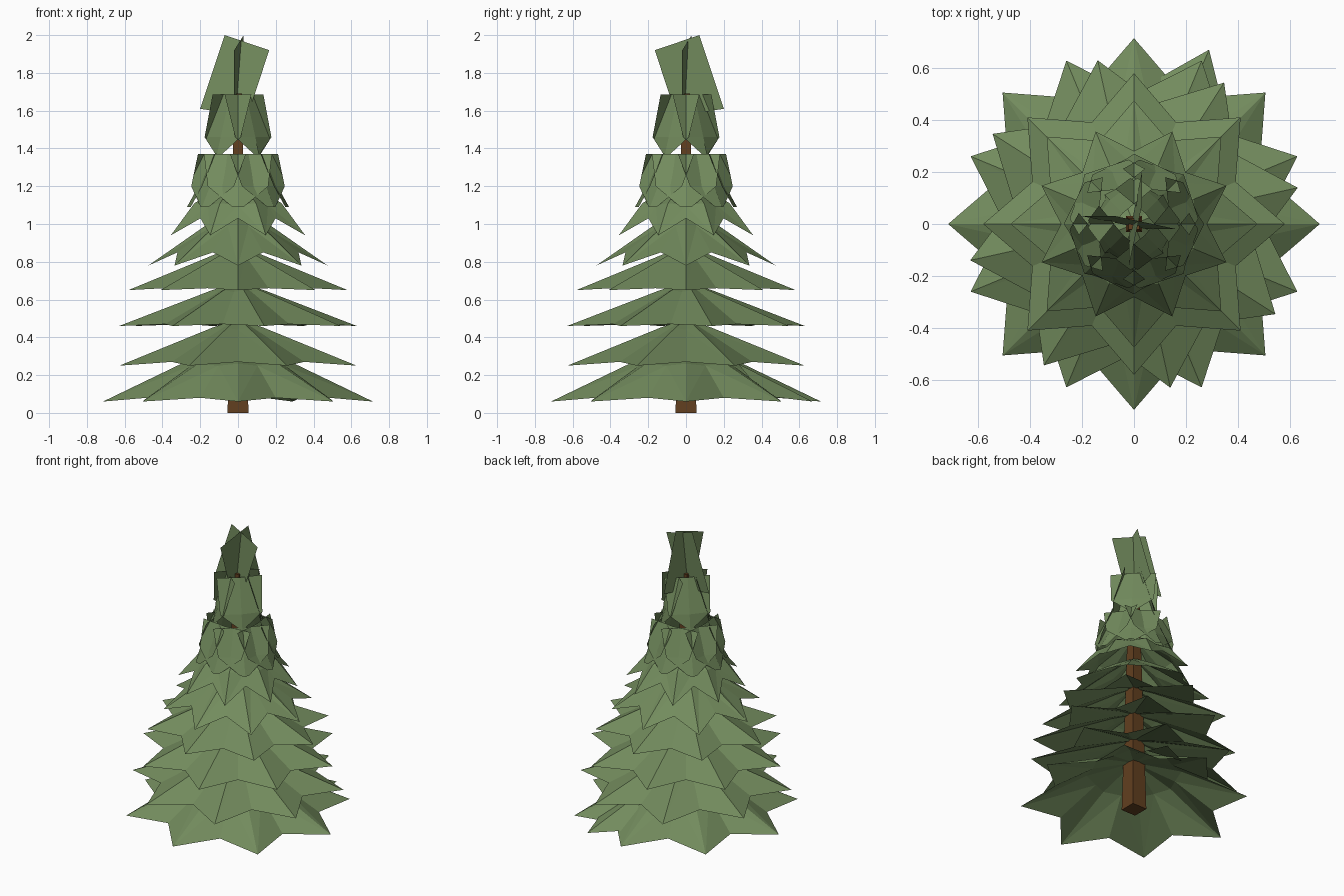
import bpy
from math import sin, cos, radians, pi
from mathutils import Vector

if "Cube" in bpy.data.objects:
    bpy.data.objects.remove(bpy.data.objects["Cube"], do_unlink=True)


def material(name, color):
    mat = bpy.data.materials.new(name)
    mat.use_nodes = True
    mat.diffuse_color = color
    bsdf = mat.node_tree.nodes["Principled BSDF"]
    bsdf.inputs["Base Color"].default_value = color
    bsdf.inputs["Roughness"].default_value = 1.0
    return mat


green = material("needle_green", (0.17, 0.26, 0.11, 1))
brown = material("bark_brown", (0.12, 0.05, 0.014, 1))


def build(name, verts, faces, mat):
    mesh = bpy.data.meshes.new(name)
    mesh.from_pydata(verts, [], faces)
    mesh.materials.append(mat)
    obj = bpy.data.objects.new(name, mesh)
    bpy.context.collection.objects.link(obj)
    return obj


def polar(r, angle, z, side=0.0):
    """Point at radius r along angle, shifted sideways."""
    return Vector((r * cos(angle) - side * sin(angle),
                   r * sin(angle) + side * cos(angle), z))


def star_skirt(name, tip_r, tip_z, shoulder_r, shoulder_z, apex_z, turn, lift, points=8):
    """Pleated star cone: apex, shoulder ring, then alternating tips and valleys."""
    n = points * 2
    verts = [Vector((0, 0, apex_z))]
    for i in range(n):
        a = radians(turn) + 2 * pi * i / n
        valley = i % 2
        verts.append(polar(shoulder_r * (0.9 if valley else 1), a, shoulder_z - 0.01 * valley))
        verts.append(polar(tip_r * (0.73 if valley else 1), a, tip_z + lift * valley))
    faces = []
    for i in range(n):
        s, t = 1 + 2 * i, 1 + 2 * ((i + 1) % n)
        faces.append((0, s, t))
        if i % 2:
            faces += [(s, s + 1, t + 1), (s, t + 1, t)]
        else:
            faces += [(s, s + 1, t), (s + 1, t + 1, t)]
    return build(name, verts, faces, green)


def leaf_ring(name, count, turn, profile, fold):
    """Wide, steep, crossing leaves; profile rows are (radius, height, half width)."""
    verts, faces = [], []
    for k in range(count):
        a = radians(turn) + 2 * pi * k / count
        base = len(verts)
        for r, z, w in profile:
            verts += [polar(r - fold, a, z, -w), polar(r, a, z), polar(r - fold, a, z, w)]
        for row in range(len(profile) - 1):
            for c in range(2):
                p = base + row * 3 + c
                faces.append((p, p + 3, p + 4, p + 1))
    return build(name, verts, faces, green)


# Tapered square trunk
trunk_verts = [polar(r, pi / 4 + i * pi / 2, z)
               for r, z in ((0.078, 0), (0.03, 1.69)) for i in range(4)]
trunk_faces = [(i, (i + 1) % 4, (i + 1) % 4 + 4, i + 4) for i in range(4)]
trunk_faces += [(3, 2, 1, 0), (4, 5, 6, 7)]
build("trunk", trunk_verts, trunk_faces, brown)

# Lower branch tiers
tiers = [
    (0.715, 0.06, 0.30, 0.26, 0.34, 0, 0.02),
    (0.68, 0.25, 0.15, 0.45, 0.50, 22.5, 0.02),
    (0.645, 0.46, 0.14, 0.65, 0.69, 12.5, 0.01),
    (0.58, 0.65, 0.12, 0.84, 0.88, 0, 0.01),
    (0.475, 0.78, 0.16, 1.00, 1.10, 0, 0.07),
    (0.385, 0.94, 0.25, 1.11, 1.25, 22.5, 0.09),
]
for i, tier in enumerate(tiers):
    star_skirt(f"branch_tier_{i + 1}", *tier)

# Single stray branch on the lowest tier
a = radians(66.7)
build("stray_branch",
      [polar(0.3, a, 0.26), polar(0.52, a, 0.09, -0.16), polar(0.73, a, 0.06),
       polar(0.52, a, 0.09, 0.16)],
      [(0, 1, 2), (0, 2, 3)], green)

# Steep crossing leaves near the top
leaf_ring("upper_leaves", 8, 0,
          [(0.14, 1.37, 0.18), (0.21, 1.2, 0.16), (0.27, 1.09, 0.03)], 0.02)
leaf_ring("crown_leaves", 4, 45,
          [(0.06, 1.685, 0.145), (0.13, 1.46, 0.135), (0.16, 1.36, 0.01)], 0.015)

# Two crossed, tilted blades at the tip, the second a quarter turn from the first
blade = [Vector(p) for p in ((-0.2, 0.03, 1.61), (0.05, -0.02, 1.57),
                             (0.165, -0.02, 1.92), (-0.07, 0.03, 2.0))]
build("top_blade_1", blade, [(0, 1, 2, 3)], green)
build("top_blade_2", [Vector((p.y, -p.x, p.z)) for p in blade], [(0, 1, 2, 3)], green)
